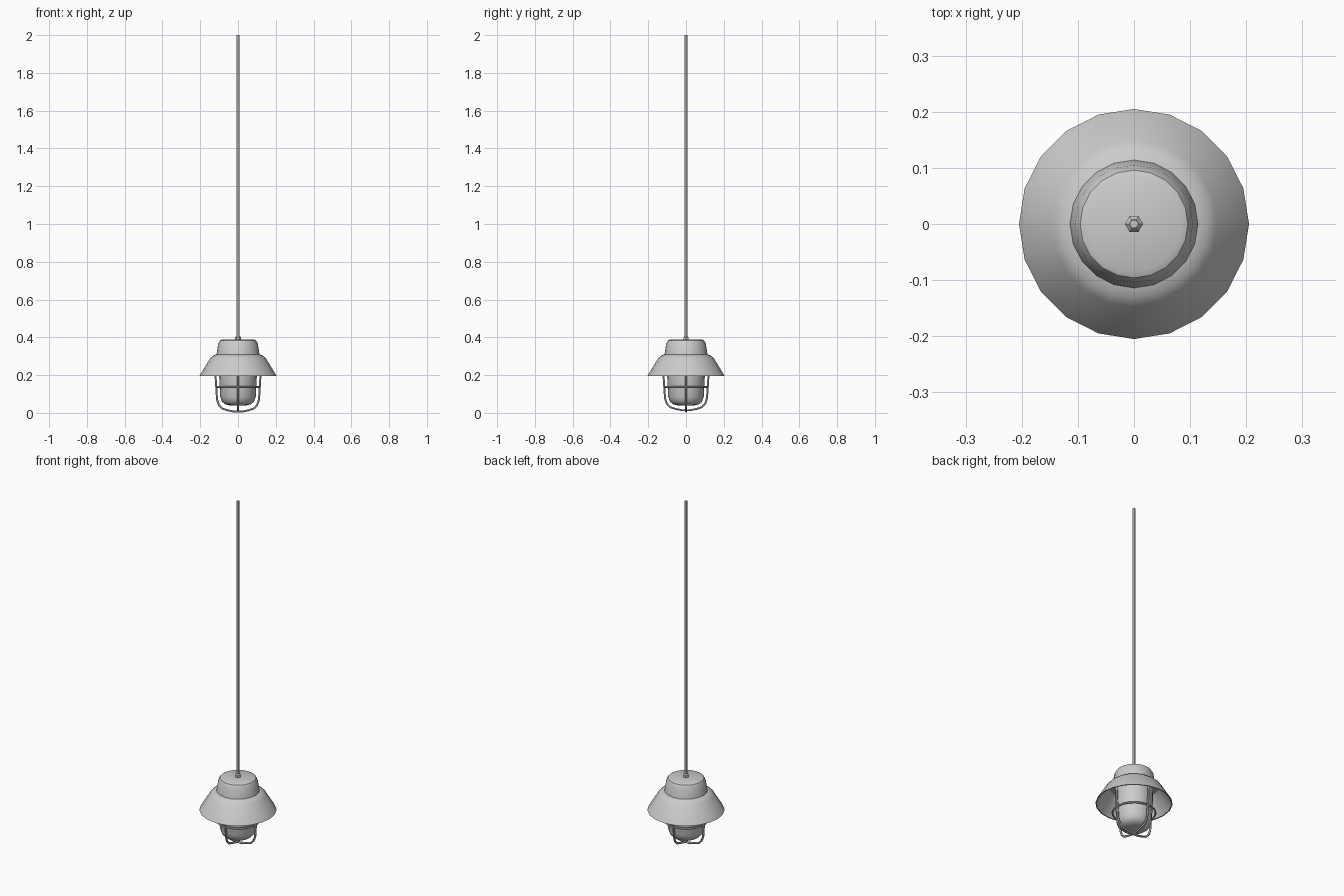
import bpy, bmesh, math

if "Cube" in bpy.data.objects:
    bpy.data.objects.remove(bpy.data.objects["Cube"])


def lathe(name, profile, sides):
    """Revolve (radius, z) points around z; radius 0 closes to a pole."""
    bm = bmesh.new()
    rings = []
    for r, z in profile:
        if r == 0:
            rings.append([bm.verts.new((0, 0, z))] * sides)
        else:
            rings.append([bm.verts.new((r * math.cos(2 * math.pi * i / sides),
                                        r * math.sin(2 * math.pi * i / sides), z))
                          for i in range(sides)])
    for a, b in zip(rings, rings[1:]):
        for i in range(sides):
            j = (i + 1) % sides
            quad = list(dict.fromkeys((a[i], a[j], b[j], b[i])))
            bm.faces.new(quad)
    bmesh.ops.recalc_face_normals(bm, faces=bm.faces)
    me = bpy.data.meshes.new(name)
    bm.to_mesh(me)
    bm.free()
    return finish(bpy.data.objects.new(name, me))


def wire(name, points, radius, cyclic=False):
    """Round rod through the given points, turned into a mesh."""
    cu = bpy.data.curves.new(name, 'CURVE')
    cu.dimensions = '3D'
    cu.bevel_depth = radius
    cu.bevel_resolution = 1
    cu.use_fill_caps = True
    sp = cu.splines.new('POLY')
    sp.points.add(len(points) - 1)
    for p, co in zip(sp.points, points):
        p.co = (*co, 1)
    sp.use_cyclic_u = cyclic
    return finish(bpy.data.objects.new(name, cu), True)


def finish(ob, convert=False):
    bpy.context.collection.objects.link(ob)
    bpy.ops.object.select_all(action='DESELECT')
    ob.select_set(True)
    bpy.context.view_layer.objects.active = ob
    if convert:
        bpy.ops.object.convert(target='MESH')
        ob = bpy.context.view_layer.objects.active
    bpy.ops.object.shade_smooth_by_angle(angle=math.radians(35))
    return ob


# Housing cap
lathe("cap", [(0, 0.388), (0.085, 0.388), (0.096, 0.383), (0.105, 0.367),
              (0.114, 0.307), (0, 0.307)], 20)

# Flared shade, thin double wall, with closed ceiling
lathe("shade", [(0.114, 0.309), (0.131, 0.304), (0.148, 0.289), (0.205, 0.195),
                (0.199, 0.195), (0.143, 0.285), (0.128, 0.298), (0, 0.298)], 20)

# Glass dome
lathe("glass", [(0.103, 0.298), (0.1, 0.2), (0.094, 0.085), (0.085, 0.06),
                (0.068, 0.045), (0.04, 0.039), (0, 0.038)], 20)

# Guard cage: two crossing hoops and a ring
half = [(0.122, 0.298), (0.119, 0.196), (0.111, 0.07), (0.101, 0.041),
        (0.083, 0.023), (0.055, 0.014), (0.02, 0.007)]
path = half + [(-r, z) for r, z in reversed(half)]
wire("cage_hoop_x", [(r, 0, z) for r, z in path], 0.006)
wire("cage_hoop_y", [(0, r, z + (0.007 if z < 0.1 else 0)) for r, z in path], 0.006)
wire("cage_ring", [(0.115 * math.cos(math.tau * i / 20),
                    0.115 * math.sin(math.tau * i / 20), 0.137)
                   for i in range(20)], 0.005, True)

# Cord and its collar
lathe("cord_collar", [(0, 0.385), (0.016, 0.385), (0.016, 0.4), (0.009, 0.408),
                      (0, 0.408)], 6)
lathe("cord", [(0, 0.39), (0.008, 0.39), (0.008, 2.0), (0, 2.0)], 6)
